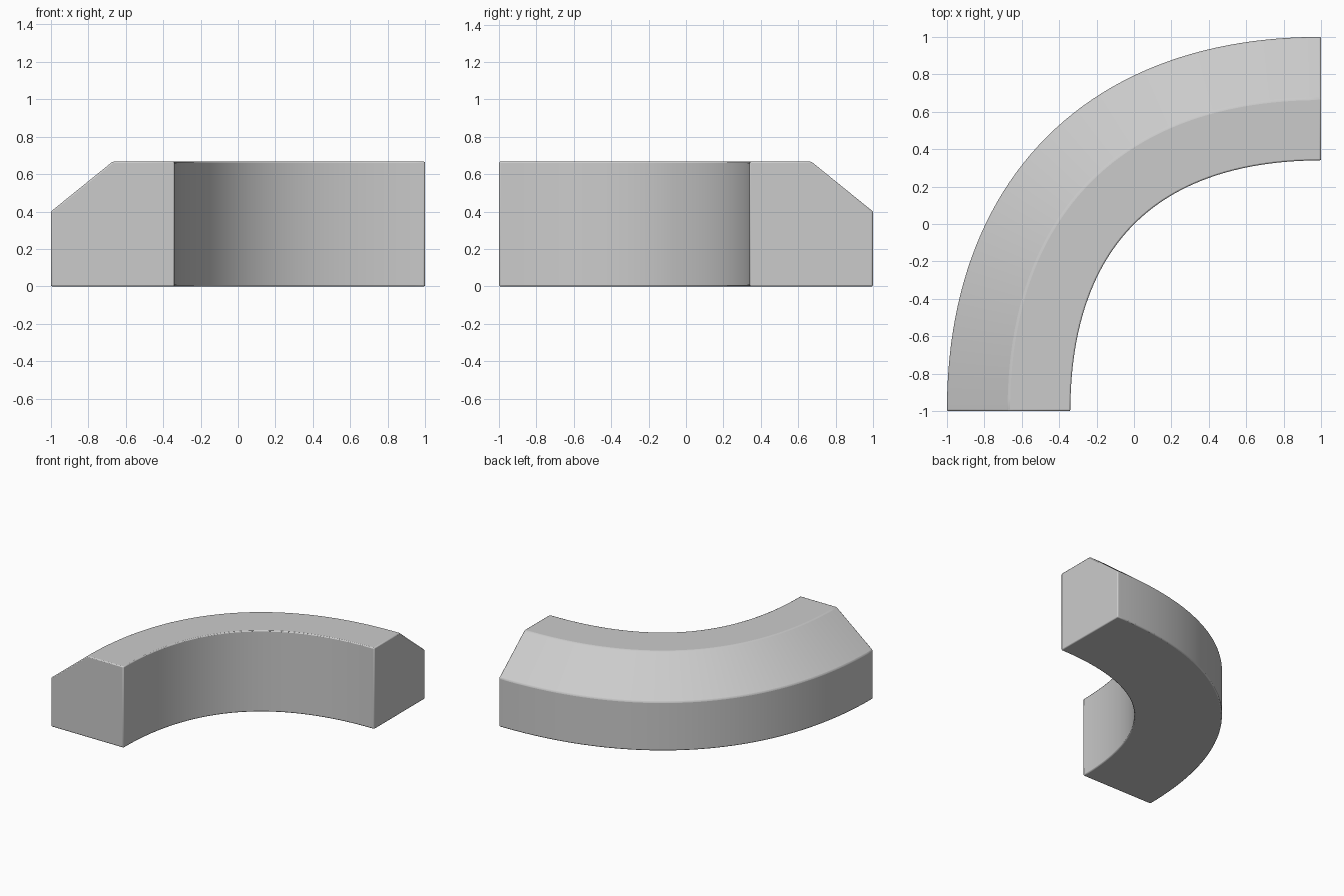
import bpy, bmesh, math
from mathutils import Vector

cube = bpy.data.objects.get("Cube")
if cube:
    bpy.data.objects.remove(cube)

# One plain grey material
grey = bpy.data.materials.new("light grey")
grey.use_nodes = True
grey.diffuse_color = (0.6, 0.6, 0.6, 1)
grey.node_tree.nodes["Principled BSDF"].inputs["Base Color"].default_value = grey.diffuse_color

# Centre path of the quarter bend: cubic curve with long handles
RADIUS, HANDLE, STEPS = 1.67, 1.06, 48
CORNER = Vector((1, -1))
P = [CORNER + Vector(v) for v in
     ((-RADIUS, 0), (-RADIUS, HANDLE), (-HANDLE, RADIUS), (0, RADIUS))]


def path(t):
    s = 1 - t
    point = P[0] * s**3 + P[1] * 3 * s * s * t + P[2] * 3 * s * t * t + P[3] * t**3
    tangent = (P[1] - P[0]) * s * s + (P[2] - P[1]) * 2 * s * t + (P[3] - P[2]) * t * t
    tangent.normalize()
    return point, Vector((-tangent.y, tangent.x))


# Cross-section: outward offset and height, chamfered on the outer top
profile = [(-0.33, 0), (0.33, 0), (0.33, 0.4), (0, 0.667), (-0.33, 0.667)]

# Sweep the section along the path
bm = bmesh.new()
rings = []
for i in range(STEPS + 1):
    p, n = path(i / STEPS)
    rings.append([bm.verts.new((*(p + n * d), z)) for d, z in profile])
for a, b in zip(rings, rings[1:]):
    for j in range(len(profile)):
        k = (j + 1) % len(profile)
        bm.faces.new((a[j], a[k], b[k], b[j]))
bm.faces.new(rings[0])
bm.faces.new(rings[-1])
bmesh.ops.recalc_face_normals(bm, faces=bm.faces)
mesh = bpy.data.meshes.new("curved_curb")
bm.to_mesh(mesh)
bm.free()
mesh.materials.append(grey)
curb = bpy.data.objects.new("curved_curb", mesh)
bpy.context.collection.objects.link(curb)

# Slightly softened edges, smooth curved walls
bevel = curb.modifiers.new("soft_edges", "BEVEL")
bevel.width = 0.008
bevel.segments = 2
bevel.limit_method = "ANGLE"
bevel.angle_limit = math.radians(30)
bpy.context.view_layer.objects.active = curb
curb.select_set(True)
bpy.ops.object.shade_smooth_by_angle(angle=math.radians(30))
